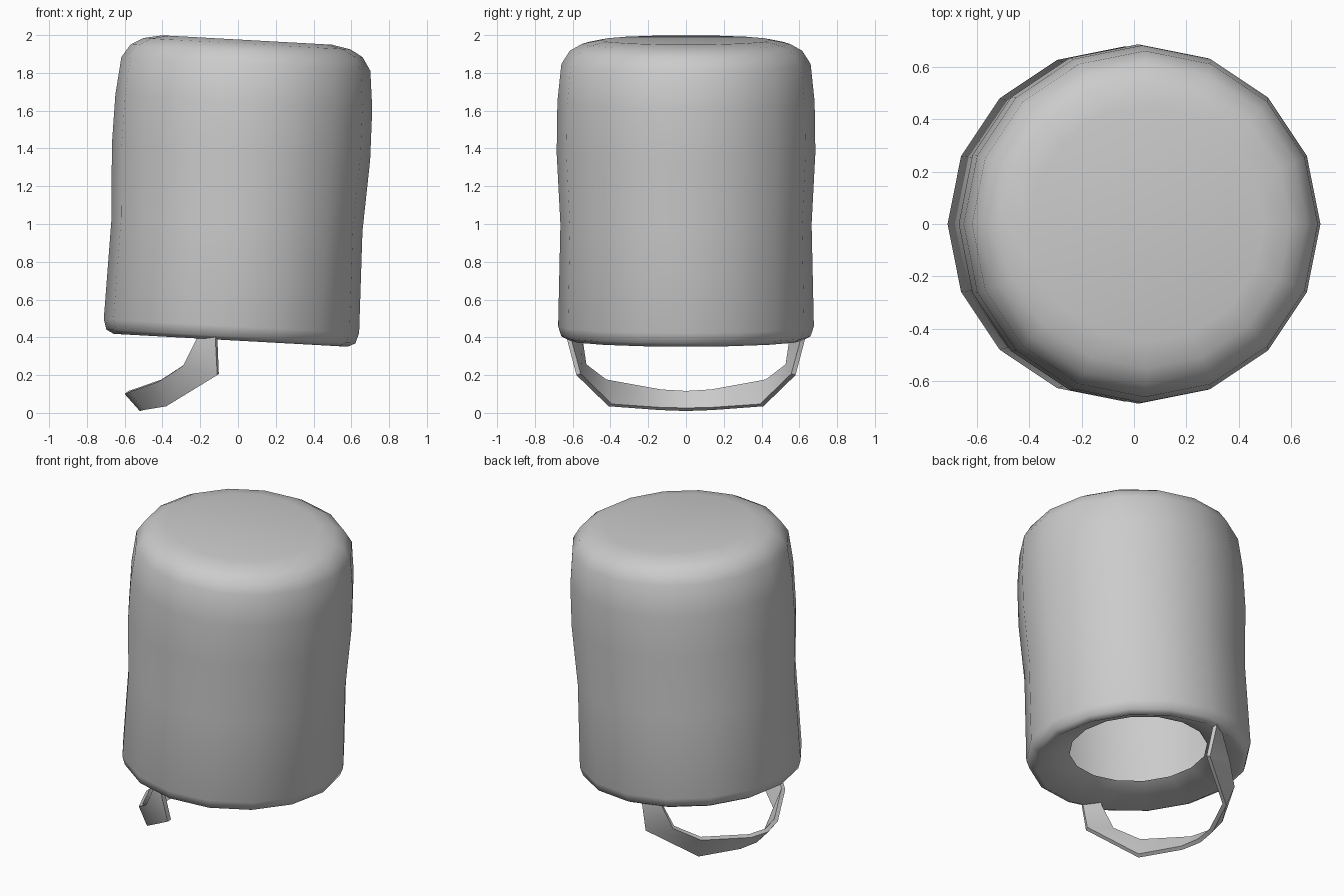
import bpy, bmesh, math
from mathutils import Matrix

if "Cube" in bpy.data.objects:
    bpy.data.objects.remove(bpy.data.objects["Cube"])


def finish(bm, name, angle):
    bmesh.ops.recalc_face_normals(bm, faces=bm.faces)
    mesh = bpy.data.meshes.new(name)
    bm.to_mesh(mesh)
    bm.free()
    ob = bpy.data.objects.new(name, mesh)
    bpy.context.collection.objects.link(ob)
    bpy.ops.object.select_all(action='DESELECT')
    ob.select_set(True)
    bpy.context.view_layer.objects.active = ob
    bpy.ops.object.shade_smooth_by_angle(angle=math.radians(angle))
    return ob


def loft(bm, rows, closed):
    rings = [[bm.verts.new(p) for p in row] for row in rows]
    for a, b in zip(rings, rings[1:]):
        n = len(a)
        for i in range(n if closed else n - 1):
            j = (i + 1) % n
            bm.faces.new((a[i], a[j], b[j], b[i]))
    return rings


# Helmet shell: closed top, open underside with a recessed lip, tilted sideways
SIDES = 16
profile = [(0.415, 0.48), (0.62, 0.385), (0.66, 0.405), (0.677, 0.46),
           (0.665, 1.0), (0.685, 1.38), (0.681, 1.65), (0.66, 1.85),
           (0.615, 1.92), (0.55, 1.957), (0.45, 1.977)]
bm = bmesh.new()
turn = [2 * math.pi * i / SIDES for i in range(SIDES)]
rings = loft(bm, [[(r * math.cos(a), r * math.sin(a), z) for a in turn]
                  for r, z in profile], True)
bm.faces.new(rings[-1])
bm.transform(Matrix.Translation((-0.06, 0, 0)) @ Matrix.Rotation(math.radians(3.15), 4, 'Y'))
finish(bm, "helmet_shell", 80)

# Chin strap: a band lofted between an upper and a lower edge, mirrored over y
half = [((-0.60, 0, 0.10), (-0.52, 0, 0.01)),
        ((-0.42, 0.44, 0.165), (-0.38, 0.41, 0.035)),
        ((-0.29, 0.55, 0.25), (-0.11, 0.58, 0.20)),
        ((-0.22, 0.57, 0.39), (-0.12, 0.63, 0.39)),
        ((-0.20, 0.57, 0.46), (-0.12, 0.63, 0.43))]
# Extra section rounds the lowest part of the loop
half.insert(1, ((-0.575, 0.14, 0.11), (-0.50, 0.14, 0.015)))
mirrored = [tuple((x, -y, z) for x, y, z in row) for row in half[:0:-1]]
bm = bmesh.new()
loft(bm, mirrored + half, False)
bmesh.ops.recalc_face_normals(bm, faces=bm.faces)
# Face the band outwards so its thickness grows towards the inside
bm.faces.ensure_lookup_table()
low = min(bm.faces, key=lambda f: f.calc_center_median().z)
if low.normal.z > 0:
    bmesh.ops.reverse_faces(bm, faces=bm.faces)
bmesh.ops.solidify(bm, geom=bm.faces[:], thickness=0.025)
finish(bm, "chin_strap", 50)
